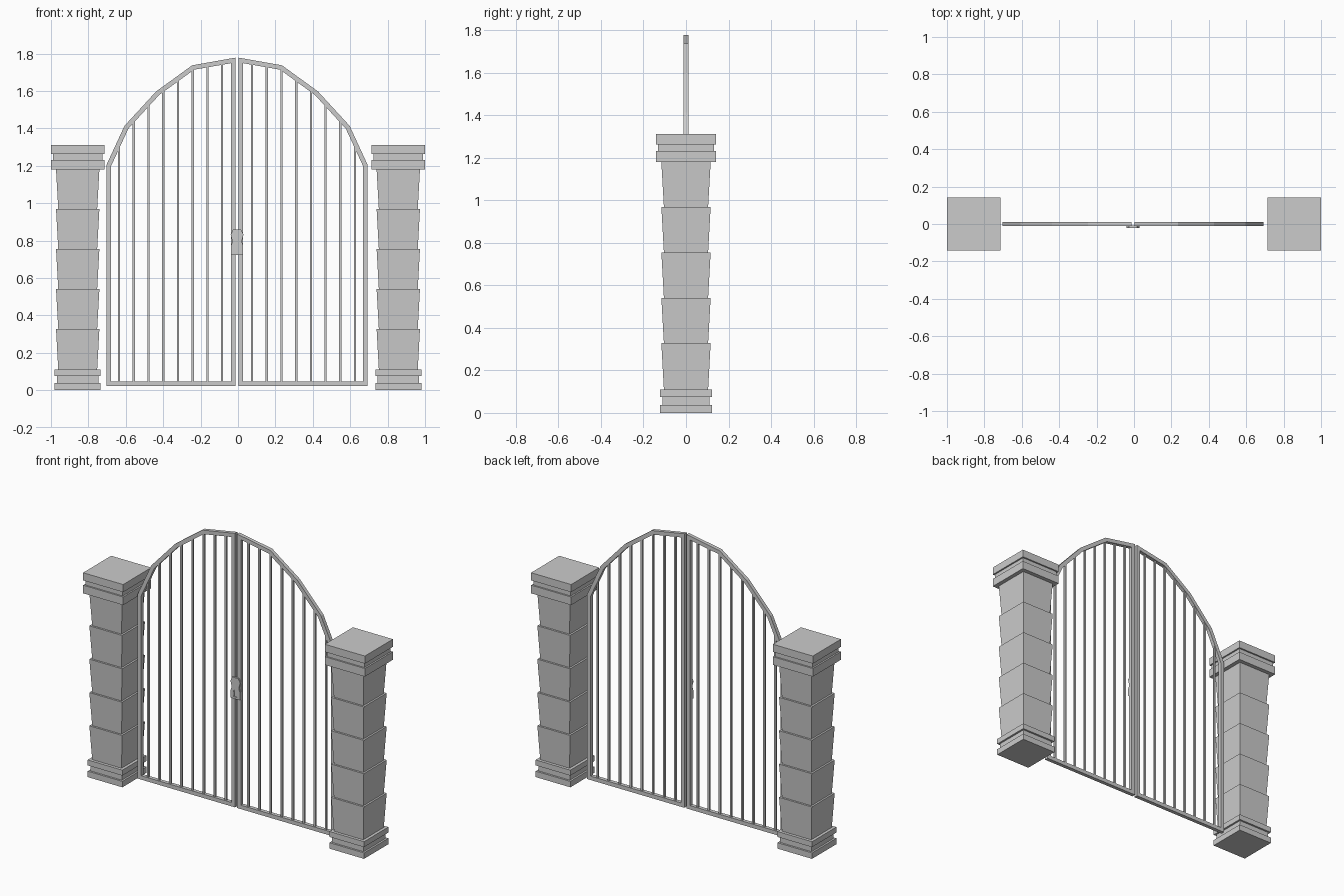
import bpy, bmesh, math
from mathutils import Vector

if "Cube" in bpy.data.objects:
    bpy.data.objects.remove(bpy.data.objects["Cube"])

GATE_X = -0.005     # gate centre line sits slightly off the middle


def finish(name, bm):
    bmesh.ops.recalc_face_normals(bm, faces=bm.faces[:])
    me = bpy.data.meshes.new(name)
    bm.to_mesh(me)
    bm.free()
    ob = bpy.data.objects.new(name, me)
    bpy.context.collection.objects.link(ob)
    return ob


def square_tower(name, cx, profile):
    """Stack of square rings given as (half width, z)."""
    bm = bmesh.new()
    rings = [[bm.verts.new((cx + sx * h, sy * h, z))
              for sx, sy in ((-1, -1), (1, -1), (1, 1), (-1, 1))] for h, z in profile]
    for a, b in zip(rings, rings[1:]):
        for i in range(4):
            j = (i + 1) % 4
            bm.faces.new((a[i], a[j], b[j], b[i]))
    bm.faces.new(rings[0])
    bm.faces.new(rings[-1])
    return finish(name, bm)


def prism(name, pts, y0, y1):
    """Extrude an outline in the xz plane along y."""
    bm = bmesh.new()
    f = bm.faces.new([bm.verts.new((x, y0, z)) for x, z in pts])
    ext = bmesh.ops.extrude_face_region(bm, geom=[f])["geom"]
    bmesh.ops.translate(bm, vec=(0, y1 - y0, 0),
                        verts=[v for v in ext if isinstance(v, bmesh.types.BMVert)])
    return finish(name, bm)


def inset(pts, d):
    """Mitred inward offset of a counter-clockwise outline."""
    out = []
    for i, p in enumerate(pts):
        p = Vector(p)
        a = (p - Vector(pts[i - 1])).normalized()
        b = (Vector(pts[(i + 1) % len(pts)]) - p).normalized()
        na, nb = Vector((-a.y, a.x)), Vector((-b.y, b.x))
        out.append(p + (na + nb) * d / (1 + na.dot(nb)))
    return out


def ring_frame(name, outer, d, depth, side):
    """Closed frame of constant width and depth."""
    bm = bmesh.new()
    loops = [[bm.verts.new((GATE_X + side * p[0], y, p[1])) for p in pts]
             for pts, y in ((outer, -depth), (outer, depth),
                            (inset(outer, d), depth), (inset(outer, d), -depth))]
    n = len(outer)
    for k in range(4):
        a, b = loops[k], loops[(k + 1) % 4]
        for i in range(n):
            j = (i + 1) % n
            bm.faces.new((a[i], a[j], b[j], b[i]))
    return finish(name, bm)


# Pillar profile: stepped base, five flared blocks, stepped cap
profile = [(0.123, 0), (0.123, 0.038), (0.111, 0.038), (0.111, 0.075),
           (0.123, 0.075), (0.123, 0.11)]
cuts = [0.11, 0.328, 0.541, 0.755, 0.969, 1.18]
for lo, hi in zip(cuts, cuts[1:]):
    profile += [(0.104, lo), (0.116, hi)]
profile += [(0.142, 1.18), (0.142, 1.232), (0.132, 1.232), (0.132, 1.263),
            (0.142, 1.263), (0.142, 1.312)]

# Outline of one gate leaf, measured from the gate centre line
arch = [(0.698, 1.205), (0.602, 1.413), (0.433, 1.597), (0.24, 1.737), (0.008, 1.778)]
leaf = [(0.008, 0.022), (0.698, 0.022)] + arch


def arch_height(x):
    for (x0, z0), (x1, z1) in zip(arch, arch[1:]):
        if x1 <= x <= x0:
            return z0 + (z1 - z0) * (x - x0) / (x1 - x0)


for side, label in ((-1, "left"), (1, "right")):
    square_tower("pillar_" + label, side * 0.857, profile)
    ring_frame("gate_frame_" + label, leaf, 0.025, 0.012, side)
    # Upright bars reaching up into the arch
    for i in range(8):
        u = 0.08 + i * 0.0787
        x, r = GATE_X + side * u, 0.006
        top = [(x + s * r, arch_height(u + side * s * r) - 0.015) for s in (1, -1)]
        prism(f"gate_bar_{label}_{i + 1}", [(x - r, 0.035), (x + r, 0.035)] + top, -r, r)

# Lock plate with a recessed keyhole
half = [(0.033, 0.722), (0.033, 0.772), (0.025, 0.795), (0.034, 0.832), (0.022, 0.858)]
plate = [(GATE_X + x, z) for x, z in half] + [(GATE_X - x, z) for x, z in reversed(half)]
lock = prism("lock_plate", plate, -0.021, -0.008)
hole = [(GATE_X - 0.011, 0.735), (GATE_X + 0.011, 0.735)]
hole += [(GATE_X + 0.012 * math.cos(math.radians(a)), 0.769 + 0.012 * math.sin(math.radians(a)))
         for a in range(-45, 226, 45)]
cutter = prism("keyhole_cutter", hole, -0.03, -0.015)
cutter.hide_render = True
cutter.hide_set(True)
mod = lock.modifiers.new("keyhole", "BOOLEAN")
mod.operation = "DIFFERENCE"
mod.object = cutter
